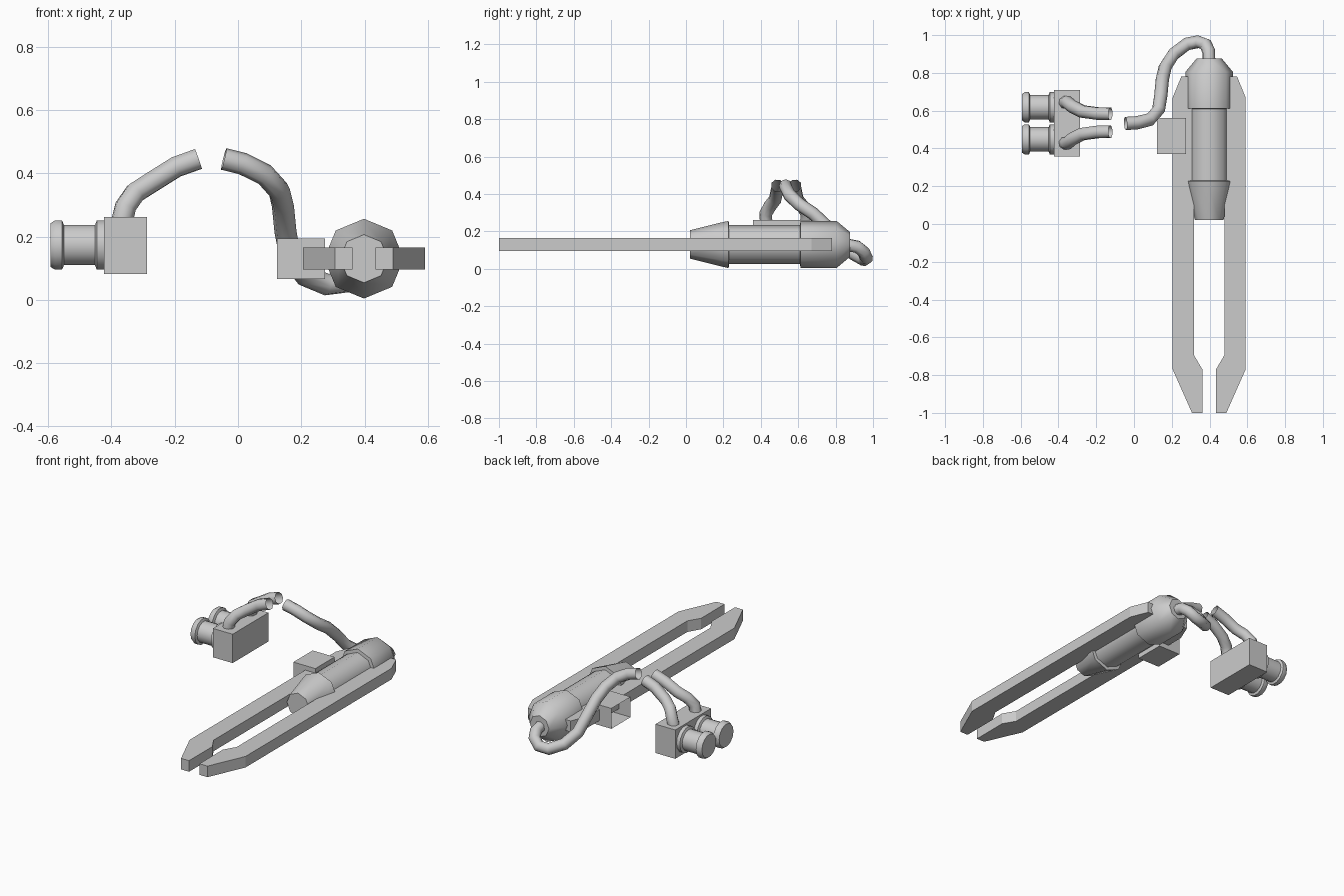
import bpy, bmesh, math
from mathutils import Vector, Matrix

if "Cube" in bpy.data.objects:
    bpy.data.objects.remove(bpy.data.objects["Cube"])


def finish(name, bm, smooth=None):
    bmesh.ops.recalc_face_normals(bm, faces=bm.faces)
    me = bpy.data.meshes.new(name)
    bm.to_mesh(me)
    bm.free()
    ob = bpy.data.objects.new(name, me)
    bpy.context.collection.objects.link(ob)
    if smooth:
        bpy.ops.object.select_all(action='DESELECT')
        ob.select_set(True)
        bpy.context.view_layer.objects.active = ob
        bpy.ops.object.shade_smooth_by_angle(angle=math.radians(smooth))
    return ob


def box(name, lo, hi, open_left=False):
    bm = bmesh.new()
    lo, hi = Vector(lo), Vector(hi)
    size = hi - lo
    bmesh.ops.create_cube(bm, size=1, matrix=Matrix.Translation((lo + hi) / 2) @ Matrix.Diagonal((*size, 1)))
    if open_left:
        bmesh.ops.delete(bm, geom=[f for f in bm.faces if f.normal.x < -0.9], context='FACES_ONLY')
        me = bpy.data.meshes.new(name)
        bm.to_mesh(me)
        bm.free()
        ob = bpy.data.objects.new(name, me)
        bpy.context.collection.objects.link(ob)
        return ob
    return finish(name, bm)


def lathe(name, profile, axis, centre, sides, smooth):
    """Rings of (position, radius) around the x or y axis, capped at both ends."""
    bm = bmesh.new()
    rings = []
    for p, r in profile:
        ring = []
        for i in range(sides):
            a = 2 * math.pi * i / sides
            u, w = r * math.cos(a), r * math.sin(a)
            co = (p, centre[0] + u, centre[1] + w) if axis == 'X' else (centre[0] + u, p, centre[1] + w)
            ring.append(bm.verts.new(co))
        rings.append(ring)
    for a, b in zip(rings, rings[1:]):
        for i in range(sides):
            j = (i + 1) % sides
            bm.faces.new((a[i], a[j], b[j], b[i]))
    bm.faces.new(rings[0])
    bm.faces.new(rings[-1])
    return finish(name, bm, smooth)


def tube(name, points, radius=0.035):
    cu = bpy.data.curves.new(name, 'CURVE')
    cu.dimensions = '3D'
    cu.bevel_depth = radius
    cu.bevel_resolution = 2
    sp = cu.splines.new('POLY')
    sp.points.add(len(points) - 1)
    for p, co in zip(sp.points, points):
        p.co = (*co, 1)
    sp.use_smooth = True
    ob = bpy.data.objects.new(name, cu)
    bpy.context.collection.objects.link(ob)
    bpy.ops.object.select_all(action='DESELECT')
    ob.select_set(True)
    bpy.context.view_layer.objects.active = ob
    bpy.ops.object.convert(target='MESH')


# Two flat prongs, mirrored about the canister axis
AXIS = 0.398
outline = [(0.193, 0.67), (0.148, 0.78), (0.08, 0.78), (0.08, -0.695),
           (0.036, -0.77), (0.036, -1.0), (0.091, -1.0), (0.193, -0.77)]
for side, label in ((-1, 'left'), (1, 'right')):
    bm = bmesh.new()
    face = bm.faces.new([bm.verts.new((AXIS + side * d, y, 0.096)) for d, y in outline])
    ext = bmesh.ops.extrude_face_region(bm, geom=[face], use_keep_orig=True)
    bmesh.ops.translate(bm, vec=(0, 0, 0.069),
                        verts=[v for v in ext['geom'] if isinstance(v, bmesh.types.BMVert)])
    finish(label + '_prong', bm)

# Octagonal canister between the prongs
lathe('canister', [(0.022, 0.076), (0.19, 0.118), (0.228, 0.126), (0.23, 0.105), (0.61, 0.105),
                   (0.612, 0.126), (0.805, 0.126), (0.877, 0.066)], 'Y', (AXIS, 0.13), 8, 50)

# Open side bracket
box('side_bracket', (0.123, 0.37, 0.066), (0.275, 0.56, 0.193), open_left=True)

# Connector block with two round plugs and their leads
box('connector_block', (-0.423, 0.357, 0.082), (-0.287, 0.71, 0.262))
plug = [(-0.592, 0.071), (-0.578, 0.08), (-0.556, 0.08), (-0.55, 0.065), (-0.452, 0.065),
        (-0.446, 0.08), (-0.42, 0.08)]
lead = [(-0.367, 0.107, 0.245), (-0.355, 0.11, 0.295), (-0.325, 0.085, 0.338),
        (-0.275, 0.06, 0.37), (-0.195, 0.049, 0.42), (-0.125, 0.047, 0.445)]
for s, label in ((-1, 'front'), (1, 'rear')):
    lathe(label + '_plug', plug, 'X', (0.533 + s * 0.085, 0.173), 14, 35)
    tube(label + '_lead', [(x, 0.536 + s * d, z) for x, d, z in lead])

# Long cable looping into the back of the canister
tube('main_cable', [(-0.045, 0.532, 0.445), (0.015, 0.536, 0.43), (0.085, 0.553, 0.395),
                    (0.13, 0.605, 0.345), (0.142, 0.68, 0.295), (0.15, 0.765, 0.215),
                    (0.165, 0.83, 0.135), (0.21, 0.9, 0.078), (0.28, 0.953, 0.048),
                    (0.34, 0.965, 0.055), (0.38, 0.95, 0.09), (0.395, 0.915, 0.118),
                    (0.397, 0.865, 0.127)])
